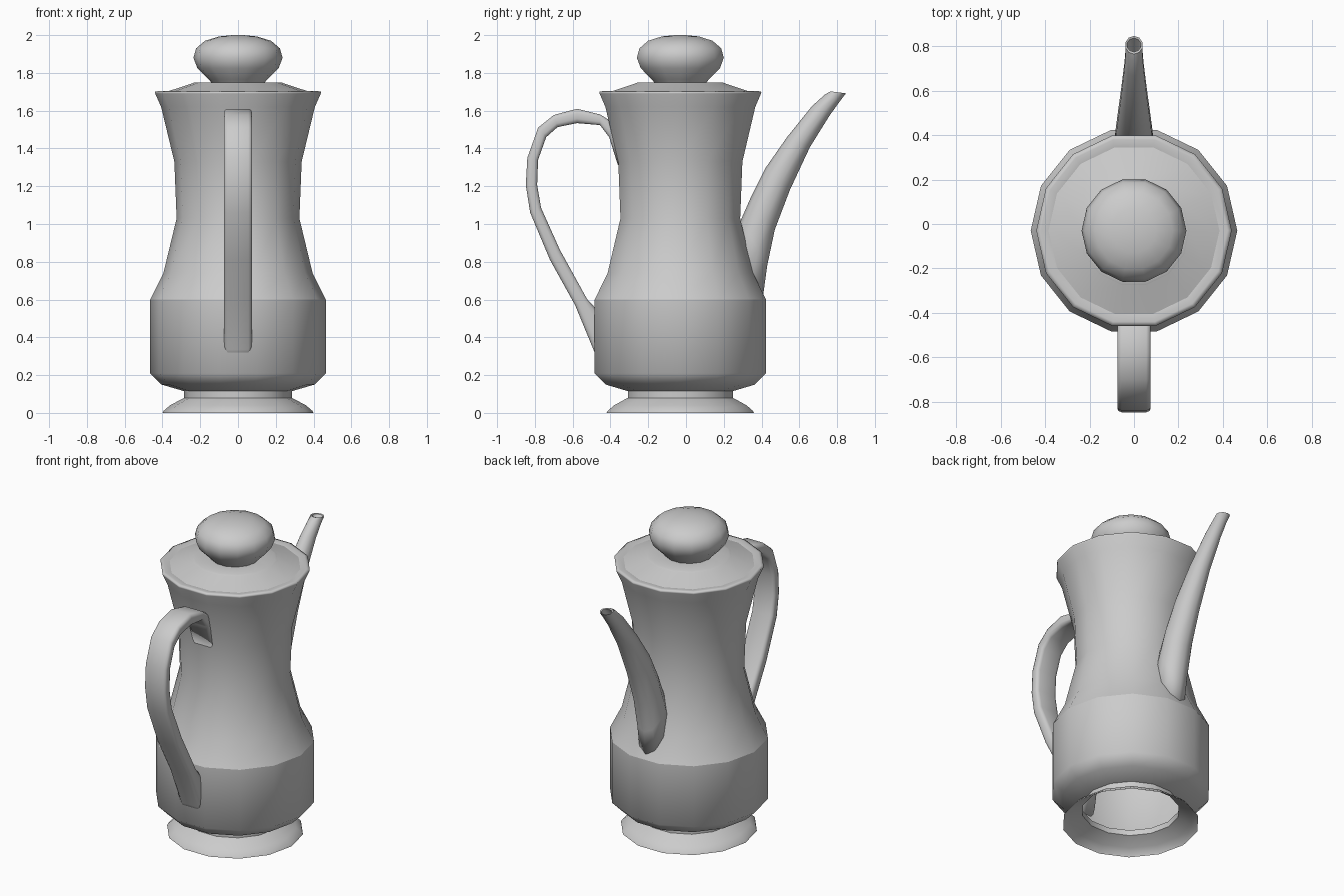
import bpy, bmesh, math
from mathutils import Vector

SIDES = 14
CY = -0.03  # axis of the pot body


def loft(name, rings, sharp=(), cap_start=False, cap_end=False):
    """Skin a list of closed rings of points; 'sharp' lists ring indices kept crisp."""
    bm = bmesh.new()
    vs = [[bm.verts.new(p) for p in ring] for ring in rings]
    n = len(vs[0])
    for a, b in zip(vs, vs[1:]):
        for i in range(n):
            j = (i + 1) % n
            bm.faces.new((a[i], a[j], b[j], b[i]))
    if cap_start:
        bm.faces.new(vs[0][::-1])
    if cap_end:
        bm.faces.new(vs[-1])
    for f in bm.faces:
        f.smooth = True
    for k in sharp:
        for i in range(n):
            e = bm.edges.get((vs[k][i], vs[k][(i + 1) % n]))
            if e:
                e.smooth = False
    me = bpy.data.meshes.new(name)
    bm.to_mesh(me)
    bm.free()
    ob = bpy.data.objects.new(name, me)
    bpy.context.collection.objects.link(ob)
    return ob


def lathe(name, profile, sharp=(), cap_end=False):
    rings = []
    for r, z in profile:
        rings.append([(r * math.cos(2 * math.pi * i / SIDES),
                       CY + r * math.sin(2 * math.pi * i / SIDES), z)
                      for i in range(SIDES)])
    return loft(name, rings, sharp, cap_end=cap_end)


# Flared foot with the narrow neck ring, open underneath
lathe("foot", [(0.40, 0), (0.395, 0.01), (0.36, 0.04), (0.285, 0.08), (0.285, 0.115)],
      sharp=(3,))

# Pot body: wide band, waist and flared rim
lathe("body", [(0.285, 0.115), (0.405, 0.15), (0.465, 0.21), (0.465, 0.60),
               (0.395, 0.74), (0.325, 1.03), (0.337, 1.33), (0.407, 1.62),
               (0.438, 1.69), (0.44, 1.70), (0.42, 1.704), (0.385, 1.698)],
      sharp=(3,))

# Lid
lathe("lid", [(0.385, 1.698), (0.36, 1.706), (0.25, 1.742), (0.235, 1.748), (0.14, 1.75)],
      sharp=(2,))

# Knob
lathe("knob", [(0.14, 1.748), (0.155, 1.765), (0.215, 1.825), (0.236, 1.88),
               (0.222, 1.93), (0.175, 1.97), (0.10, 1.993), (0.03, 2.0)],
      cap_end=True)

# Handle: (outer y, outer z, inner y, inner z) stations, rounded-rectangle section
handle = [(-0.455, 0.25, -0.42, 0.45), (-0.49, 0.335, -0.475, 0.55),
          (-0.587, 0.57, -0.524, 0.603), (-0.72, 0.81, -0.667, 0.862),
          (-0.825, 1.06, -0.767, 1.085), (-0.848, 1.206, -0.788, 1.206),
          (-0.84, 1.35, -0.783, 1.34), (-0.783, 1.51, -0.74, 1.46),
          (-0.70, 1.577, -0.68, 1.513), (-0.577, 1.61, -0.577, 1.534),
          (-0.455, 1.58, -0.455, 1.524), (-0.39, 1.54, -0.407, 1.46),
          (-0.32, 1.42, -0.36, 1.31)]
# section points: x position, blend from outer (0) to inner (1)
section = [(-0.055, 0), (0.055, 0), (0.070, 0.1), (0.075, 0.3), (0.075, 0.7), (0.070, 0.9),
           (0.055, 1), (-0.055, 1), (-0.070, 0.9), (-0.075, 0.7), (-0.075, 0.3), (-0.070, 0.1)]
rings = []
for oy, oz, iy, iz in handle:
    o, q = Vector((0, oy, oz)), Vector((0, iy, iz))
    rings.append([o.lerp(q, t) + Vector((x, 0, 0)) for x, t in section])
loft("handle", rings, cap_start=True, cap_end=True)

# Spout: (lower y, z, upper y, z, half width) stations, oval section, hollow tip
spout = [(0.40, 0.56, 0.20, 0.80, 0.095), (0.43, 0.78, 0.29, 1.02, 0.092),
         (0.47, 0.97, 0.345, 1.145, 0.087), (0.55, 1.18, 0.42, 1.295, 0.076),
         (0.656, 1.407, 0.535, 1.46, 0.06), (0.762, 1.577, 0.667, 1.624, 0.045),
         (0.815, 1.65, 0.735, 1.685, 0.040), (0.847, 1.692, 0.765, 1.702, 0.040),
         (0.837, 1.690, 0.775, 1.698, 0.032), (0.76, 1.60, 0.70, 1.62, 0.030)]
rings = []
for ly, lz, uy, uz, w in spout:
    lo, up = Vector((0, ly, lz)), Vector((0, uy, uz))
    c, h = (lo + up) / 2, (lo - up) / 2
    rings.append([c + h * math.cos(a) - Vector((w, 0, 0)) * math.sin(a)
                  for a in (2 * math.pi * i / 10 for i in range(10))])
loft("spout", rings, sharp=(7, 8), cap_start=True)
